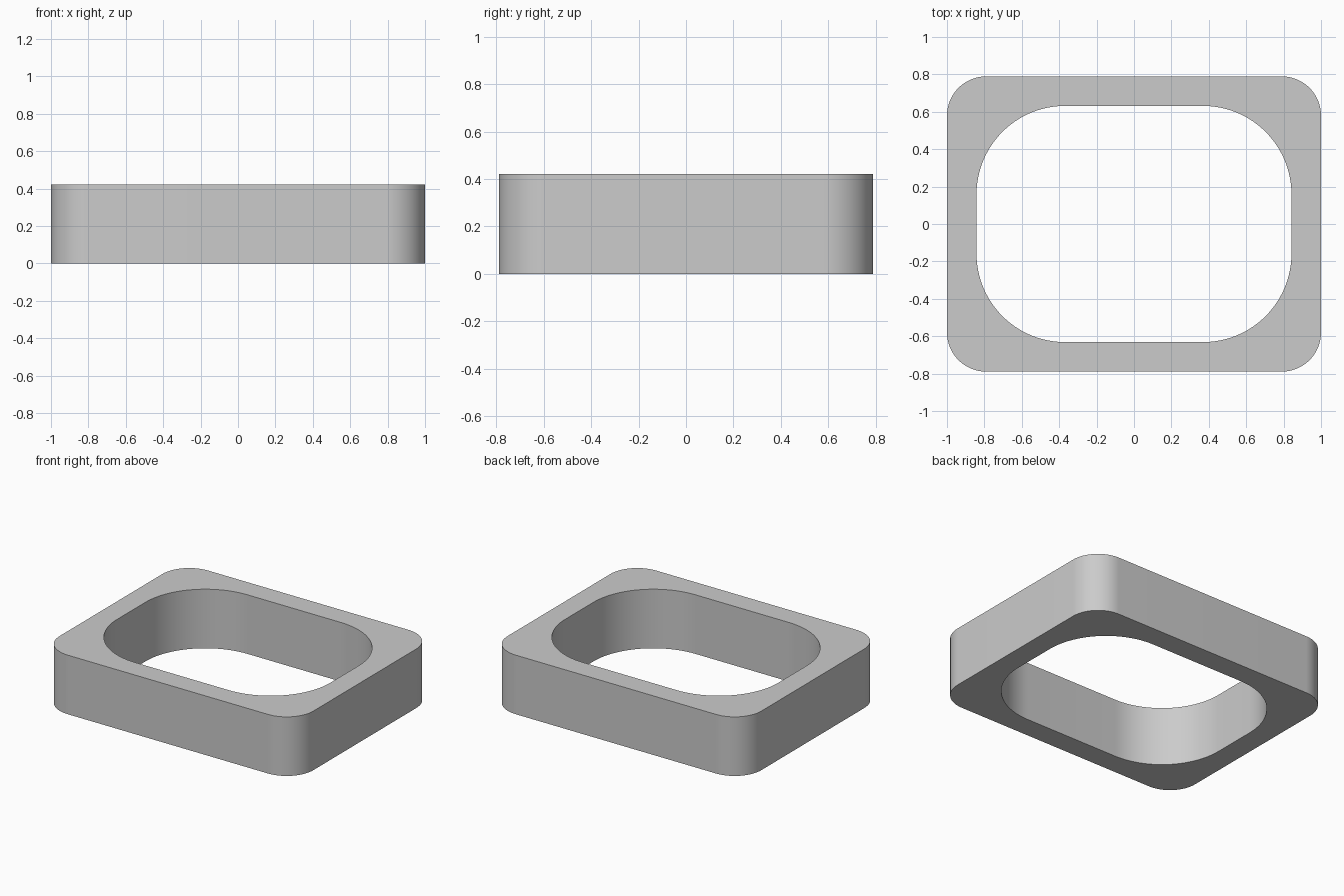
import bpy
import bmesh
from math import cos, sin, pi

cube = bpy.data.objects.get("Cube")
if cube:
    bpy.data.objects.remove(cube, do_unlink=True)

UNIT = 2 / 19            # the long side is 19 units
HEIGHT = 4 * UNIT
STEPS = 24               # segments per rounded corner


def rounded_rectangle(width, depth, radius):
    """Outline points, counter-clockwise, with arcs at the four corners."""
    points = []
    for quarter, (sx, sy) in enumerate([(1, 1), (-1, 1), (-1, -1), (1, -1)]):
        cx, cy = sx * (width / 2 - radius), sy * (depth / 2 - radius)
        for i in range(STEPS + 1):
            a = (quarter + i / STEPS) * pi / 2
            points.append((cx + radius * cos(a), cy + radius * sin(a)))
    return points


outer = rounded_rectangle(19 * UNIT, 15 * UNIT, 2 * UNIT)
inner = rounded_rectangle(16 * UNIT, 12 * UNIT, 4.5 * UNIT)

# Four matching loops, bridged around the section of the frame
bm = bmesh.new()
loops = [[bm.verts.new((x, y, z)) for x, y in outline]
         for outline, z in [(outer, 0), (outer, HEIGHT), (inner, HEIGHT), (inner, 0)]]
for k, loop in enumerate(loops):
    following = loops[(k + 1) % len(loops)]
    for i in range(len(loop)):
        j = (i + 1) % len(loop)
        bm.faces.new((loop[i], loop[j], following[j], following[i]))
bmesh.ops.recalc_face_normals(bm, faces=bm.faces)

mesh = bpy.data.meshes.new("rounded_frame")
bm.to_mesh(mesh)
bm.free()
frame = bpy.data.objects.new("rounded_frame", mesh)
bpy.context.collection.objects.link(frame)

# Plain grey finish
colour = (0.6, 0.6, 0.6, 1)
grey = bpy.data.materials.new("light_grey")
grey.use_nodes = True
grey.diffuse_color = colour
for node in grey.node_tree.nodes:
    if node.type == "BSDF_PRINCIPLED":
        node.inputs["Base Color"].default_value = colour
mesh.materials.append(grey)

# Smooth walls, sharp rims
bpy.ops.object.select_all(action="DESELECT")
frame.select_set(True)
bpy.context.view_layer.objects.active = frame
bpy.ops.object.shade_smooth_by_angle(angle=pi / 6)
